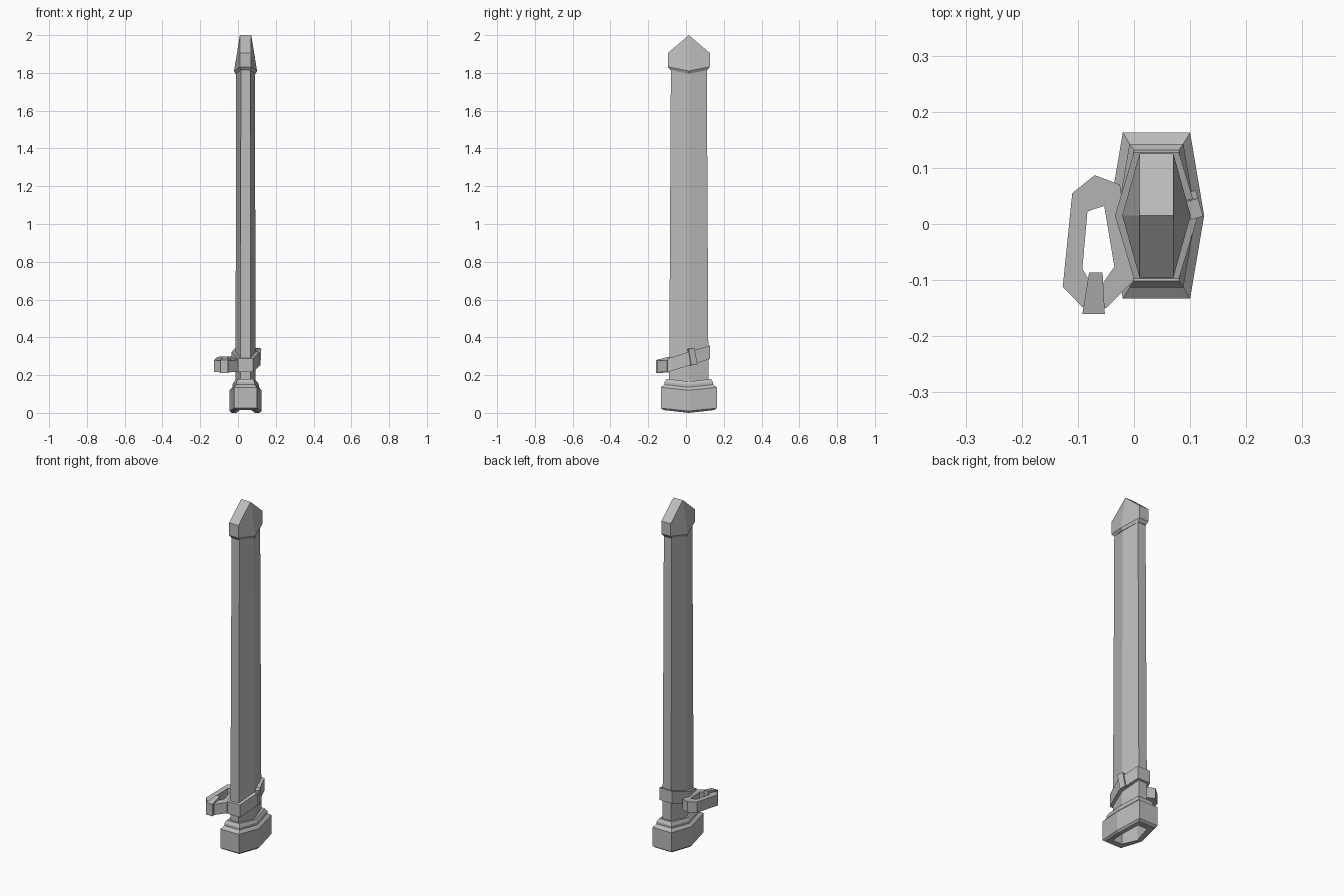
import bpy, bmesh, math

cube = bpy.data.objects.get("Cube")
if cube:
    bpy.data.objects.remove(cube, do_unlink=True)

grey = bpy.data.materials.new("plain_grey")
grey.use_nodes = True
colour = (0.5, 0.5, 0.5, 1)
grey.diffuse_color = colour
grey.node_tree.nodes["Principled BSDF"].inputs["Base Color"].default_value = colour

CX, CY = 0.04, 0.015


def hexagon(end_half, mid_half, depth, z_end, z_mid):
    """Long hexagon: flat front and back ends, one ridge on each side."""
    return [(CX - end_half, CY - depth, z_end), (CX + end_half, CY - depth, z_end),
            (CX + mid_half, CY, z_mid), (CX + end_half, CY + depth, z_end),
            (CX - end_half, CY + depth, z_end), (CX - mid_half, CY, z_mid)]


def loft(name, rings, closed=False):
    """Skin matching rings; cap the ends, or join the last ring to the first."""
    bm = bmesh.new()
    loops = [[bm.verts.new(p) for p in ring] for ring in rings]
    pairs = list(zip(loops, loops[1:]))
    if closed:
        pairs.append((loops[-1], loops[0]))
    for a, b in pairs:
        for i in range(len(a)):
            j = (i + 1) % len(a)
            bm.faces.new((a[i], a[j], b[j], b[i]))
    if not closed:
        for ring in (loops[0], loops[-1]):
            if len(ring) == 6:      # fold hexagonal ends along the middle
                bm.faces.new((ring[0], ring[1], ring[2], ring[5]))
                bm.faces.new((ring[5], ring[2], ring[3], ring[4]))
            else:
                bm.faces.new(ring)
    bmesh.ops.recalc_face_normals(bm, faces=bm.faces)
    mesh = bpy.data.meshes.new(name)
    bm.to_mesh(mesh)
    bm.free()
    mesh.materials.append(grey)
    obj = bpy.data.objects.new(name, mesh)
    bpy.context.collection.objects.link(obj)
    return obj


def band(name, outer, inner, height, level):
    """Flat-walled closed strap whose height above ground follows y."""
    def lift(points, extra):
        return [(p[0], p[1], level(p[1]) + extra) for p in points]
    return loft(name, [lift(outer, 0), lift(outer, height),
                       lift(inner, height), lift(inner, 0)], closed=True)


# Long tapered body
loft("sheath_body", [hexagon(0.027, 0.053, 0.104, 0.16, 0.15),
                     hexagon(0.025, 0.05, 0.095, 1.82, 1.81)])

# Pointed end cap
loft("end_cap", [hexagon(0.025, 0.053, 0.098, 1.815, 1.795),
                 hexagon(0.03, 0.061, 0.111, 1.832, 1.81),
                 hexagon(0.03, 0.03, 0.111, 1.905, 2.0)])

# Stepped mouth with a recessed opening
loft("sheath_mouth", [hexagon(0.03, 0.05, 0.1, 0.12, 0.11),
                      hexagon(0.03, 0.05, 0.1, 0.015, 0.0),
                      hexagon(0.053, 0.074, 0.135, 0.015, 0.0),
                      hexagon(0.06, 0.085, 0.148, 0.025, 0.01),
                      hexagon(0.06, 0.085, 0.148, 0.135, 0.12),
                      hexagon(0.048, 0.07, 0.128, 0.15, 0.136),
                      hexagon(0.048, 0.07, 0.128, 0.163, 0.15),
                      hexagon(0.04, 0.061, 0.117, 0.18, 0.166)])

# Slanted strap around the body
strap_level = lambda y: 0.215 + 0.31 * (y + 0.1)
band("strap", hexagon(0.04, 0.074, 0.113, 0, 0),
     hexagon(0.026, 0.05, 0.1, 0, 0), 0.072, strap_level)

# Hanging loop on the right side
loop_level = lambda y: 0.213 + 0.1 * (y + 0.16)
loop_outer = [(0.0, -0.1), (-0.05, -0.15), (-0.092, -0.148), (-0.127, -0.112),
              (-0.11, 0.055), (-0.07, 0.087), (-0.025, 0.07)]
loop_inner = [(-0.035, -0.076), (-0.055, -0.105), (-0.08, -0.1), (-0.092, -0.08),
              (-0.083, 0.022), (-0.07, 0.027), (-0.053, 0.032)]
band("hanging_loop", loop_outer, loop_inner, 0.062, loop_level)

# Wedge clip on the loop
loft("loop_clip", [[(-0.092, -0.16, 0.21), (-0.052, -0.16, 0.21),
                    (-0.052, -0.16, 0.28), (-0.092, -0.16, 0.28)],
                   [(-0.08, -0.086, 0.215), (-0.056, -0.086, 0.215),
                    (-0.056, -0.086, 0.298), (-0.08, -0.086, 0.298)]])

# Small keeper on the strap's left side
bpy.ops.mesh.primitive_cube_add(size=1, location=(0.106, 0.034, 0.298))
keeper = bpy.context.object
keeper.name = "strap_keeper"
keeper.scale = (0.022, 0.034, 0.088)
keeper.rotation_euler = (math.radians(10), 0, math.radians(16))
keeper.data.materials.append(grey)
